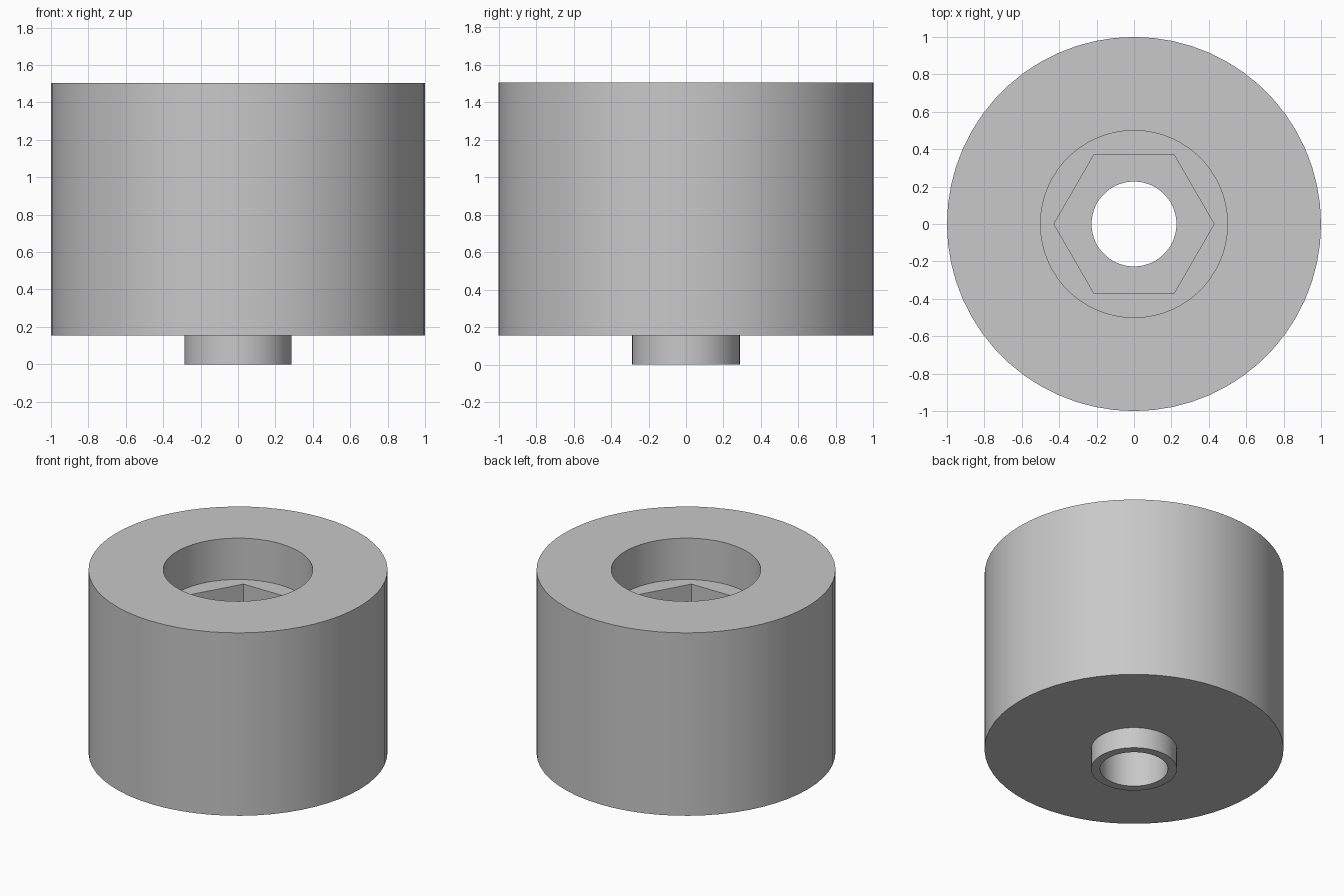
import bpy
import bmesh
from math import cos, sin, pi, radians

if "Cube" in bpy.data.objects:
    bpy.data.objects.remove(bpy.data.objects["Cube"], do_unlink=True)

SEGMENTS = 60  # divisible by six, so the hexagon corners fall on vertices

# Plain grey material
grey = bpy.data.materials.new("plain_grey")
grey.use_nodes = True
color = (0.58, 0.58, 0.58, 1)
grey.diffuse_color = color
grey.node_tree.nodes["Principled BSDF"].inputs["Base Color"].default_value = color


def ring(bm, radius, z, hexagon=False):
    """One loop of vertices, round or hexagonal (radius is to the corners)."""
    verts = []
    for i in range(SEGMENTS):
        a = 2 * pi * i / SEGMENTS
        r = radius
        if hexagon:
            r *= cos(pi / 6) / cos(a % (pi / 3) - pi / 6)
        verts.append(bm.verts.new((r * cos(a), r * sin(a), z)))
    return verts


# Section of the spacer: bore, collar, body, counterbore, hex pocket
bore, collar, body, counterbore, hex_pocket = 0.227, 0.287, 1.0, 0.5, 0.428
body_bottom, pocket_floor, ledge, top = 0.155, 0.8, 1.2, 1.505

bm = bmesh.new()
rings = [
    ring(bm, bore, 0),
    ring(bm, collar, 0),
    ring(bm, collar, body_bottom),
    ring(bm, body, body_bottom),
    ring(bm, body, top),
    ring(bm, counterbore, top),
    ring(bm, counterbore, ledge),
    ring(bm, hex_pocket, ledge, hexagon=True),
    ring(bm, hex_pocket, pocket_floor, hexagon=True),
    ring(bm, bore, pocket_floor),
]

# Join each ring to the next, closing back at the bore
for lower, upper in zip(rings, rings[1:] + rings[:1]):
    for i in range(SEGMENTS):
        j = (i + 1) % SEGMENTS
        bm.faces.new((lower[i], lower[j], upper[j], upper[i]))
bmesh.ops.recalc_face_normals(bm, faces=bm.faces)

mesh = bpy.data.meshes.new("spacer_body")
bm.to_mesh(mesh)
bm.free()
mesh.materials.append(grey)
spacer = bpy.data.objects.new("spacer_body", mesh)
bpy.context.collection.objects.link(spacer)

# Smooth walls with crisp rims and hexagon corners
bpy.ops.object.select_all(action="DESELECT")
spacer.select_set(True)
bpy.context.view_layer.objects.active = spacer
bpy.ops.object.shade_smooth_by_angle(angle=radians(30))
